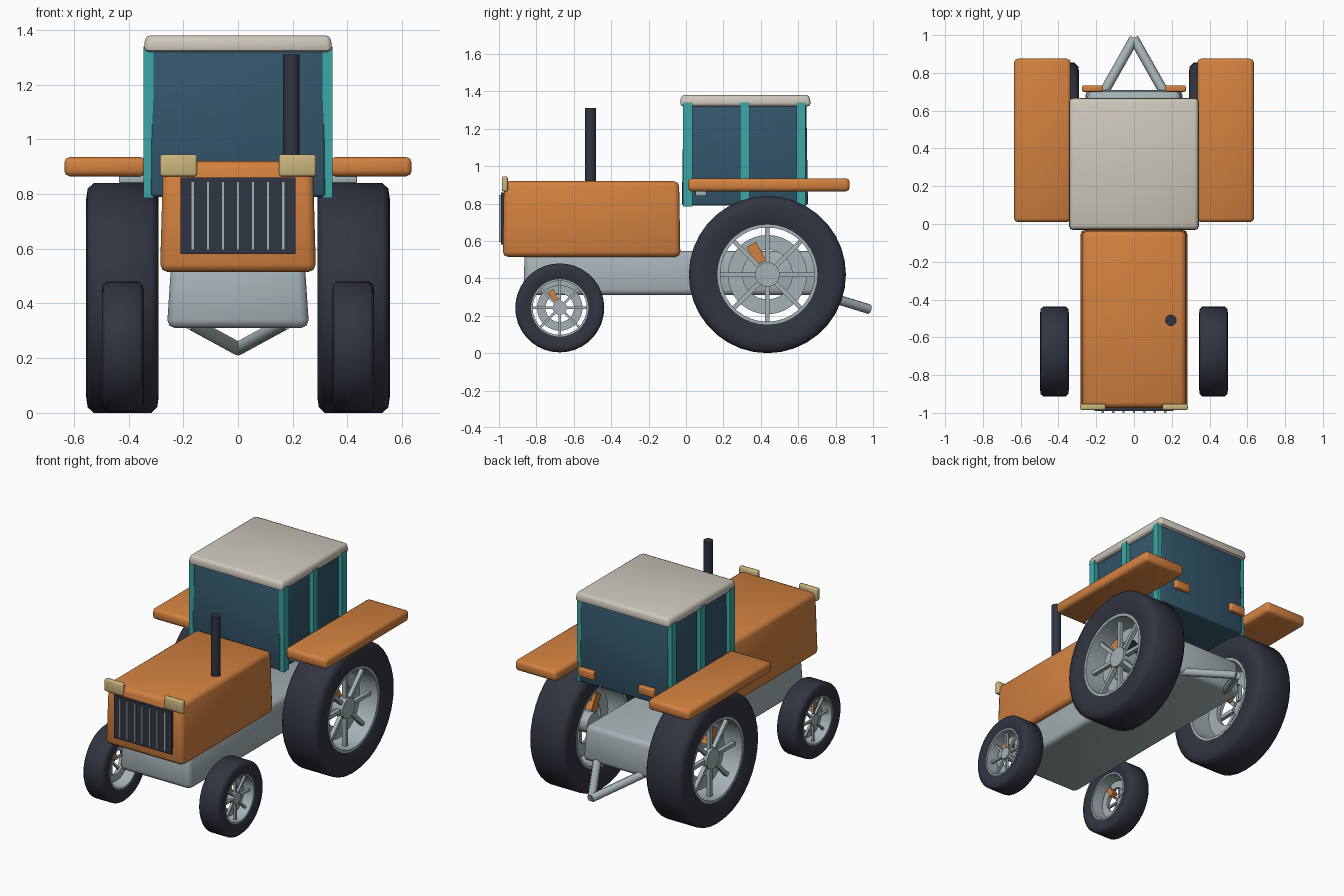
import bpy, bmesh, math
from mathutils import Matrix, Vector

if "Cube" in bpy.data.objects:
    bpy.data.objects.remove(bpy.data.objects["Cube"])


def material(name, rgb):
    m = bpy.data.materials.new(name)
    m.diffuse_color = (*rgb, 1)
    m.use_nodes = True
    m.node_tree.nodes["Principled BSDF"].inputs["Base Color"].default_value = m.diffuse_color
    return m


ORANGE = material("orange paint", (0.65, 0.22, 0.05))
GREY = material("light grey metal", (0.37, 0.44, 0.46))
BLACK = material("dark rubber", (0.03, 0.035, 0.052))
TEAL = material("teal frame", (0.043, 0.39, 0.38))
GLASS = material("dark blue glass", (0.033, 0.093, 0.145))
CREAM = material("cream roof", (0.62, 0.58, 0.50))
LAMP = material("pale yellow lamp", (0.60, 0.47, 0.21))


def finish(name, bm, mat, angle=50):
    bmesh.ops.recalc_face_normals(bm, faces=bm.faces)
    me = bpy.data.meshes.new(name)
    bm.to_mesh(me)
    bm.free()
    me.materials.append(mat)
    ob = bpy.data.objects.new(name, me)
    bpy.context.collection.objects.link(ob)
    bpy.context.view_layer.objects.active = ob
    ob.select_set(True)
    bpy.ops.object.shade_smooth_by_angle(angle=math.radians(angle))
    ob.select_set(False)
    return ob


def box(name, x, y, z, mat, bevel=0.0, taper=(1, 1)):
    """Box from (min, max) ranges; taper scales the top in x and y."""
    bm = bmesh.new()
    bmesh.ops.create_cube(bm, size=1)
    for v in bm.verts:
        tx, ty = taper if v.co.z > 0 else (1, 1)
        v.co = Vector(((x[0] + x[1]) / 2 + v.co.x * (x[1] - x[0]) * tx,
                       (y[0] + y[1]) / 2 + v.co.y * (y[1] - y[0]) * ty,
                       (z[0] + z[1]) / 2 + v.co.z * (z[1] - z[0])))
    if bevel:
        bmesh.ops.bevel(bm, geom=bm.edges[:], offset=bevel, segments=2,
                        profile=0.5, affect='EDGES')
    return finish(name, bm, mat)


def rod(name, a, b, radius, mat, sides=16):
    a, b = Vector(a), Vector(b)
    bm = bmesh.new()
    rot = (b - a).to_track_quat('Z', 'Y').to_matrix().to_4x4()
    bmesh.ops.create_cone(bm, cap_ends=True, segments=sides, radius1=radius,
                          radius2=radius, depth=(b - a).length,
                          matrix=Matrix.Translation((a + b) / 2) @ rot)
    return finish(name, bm, mat)


def lathe(name, centre, profile, mat, steps=36):
    """Closed (x offset, radius) profile turned about the x axis."""
    bm = bmesh.new()
    c = Vector(centre)
    rings = []
    for i in range(steps):
        t = 2 * math.pi * i / steps
        rings.append([bm.verts.new(c + Vector((px, r * math.cos(t), r * math.sin(t))))
                      for px, r in profile])
    n = len(profile)
    for i in range(steps):
        p, q = rings[i], rings[(i + 1) % steps]
        for j in range(n):
            k = (j + 1) % n
            bm.faces.new((p[j], p[k], q[k], q[j]))
    return finish(name, bm, mat)


def wheel(name, s, x, y, z, R, w, rim):
    """Tyre, rim, ring, spokes and hub; w is half the width."""
    c = (s * x, y, z)
    half = [(0.86, rim / R), (0.97, 0.76), (1.0, 0.86), (0.96, 0.95), (0.80, 1.0)]
    prof = [(w * a, R * r) for a, r in half]
    prof += [(-a, r) for a, r in reversed(prof)]
    lathe(name + "_tyre", c, prof, BLACK)
    lathe(name + "_rim", c, [(-0.87 * w, rim * 1.01), (0.87 * w, rim * 1.01),
                             (0.87 * w, rim * 0.95), (-0.87 * w, rim * 0.95)], GREY)
    lathe(name + "_ring", c, [(-0.1 * w, rim * 0.8), (0.1 * w, rim * 0.8),
                              (0.1 * w, rim * 0.5), (-0.1 * w, rim * 0.5)], GREY)
    rod(name + "_hub", (c[0] - 0.4 * w, y, z), (c[0] + 0.6 * w * s, y, z),
        rim * 0.25, GREY, 16)
    # Spokes sit towards the outer face
    bm = bmesh.new()
    px = c[0] + s * 0.4 * w
    for i in range(8):
        m = (Matrix.Translation((px, y, z)) @ Matrix.Rotation(i * math.pi / 4, 4, 'X')
             @ Matrix.Translation((0, 0, rim * 0.57))
             @ Matrix.Diagonal((rim * 0.1, rim * 0.09, rim * 0.8, 1)))
        bmesh.ops.create_cube(bm, size=1, matrix=m)
    finish(name + "_spokes", bm, GREY)
    # Orange tab on the inner ring
    bm = bmesh.new()
    m = (Matrix.Translation(c) @ Matrix.Rotation(math.radians(28), 4, 'X')
         @ Matrix.Translation((0, 0, rim * 0.48))
         @ Matrix.Diagonal((w * 0.5, rim * 0.22, rim * 0.42, 1)))
    bmesh.ops.create_cube(bm, size=1, matrix=m)
    finish(name + "_tab", bm, ORANGE)


# Body
box("chassis", (-0.26, 0.26), (-0.87, 0.71), (0.31, 0.545), GREY, 0.03, (0.94, 0.99))
box("hood", (-0.285, 0.285), (-0.98, -0.03), (0.515, 0.92), ORANGE, 0.028, (0.96, 0.985))
rod("exhaust", (0.195, -0.51, 0.88), (0.195, -0.51, 1.31), 0.03, BLACK)

# Grille
box("grille", (-0.21, 0.21), (-0.99, -0.95), (0.58, 0.86), BLACK)
for i in range(7):
    gx = -0.165 + 0.055 * i
    box("grille_bar", (gx - 0.006, gx + 0.006), (-1.0, -0.985), (0.595, 0.845), GREY)

# Cab
box("cab_glass", (-0.32, 0.32), (-0.022, 0.652), (0.79, 1.335), GLASS, 0.012, (0.99, 0.975))
box("roof", (-0.345, 0.345), (-0.033, 0.668), (1.32, 1.38), CREAM, 0.018, (0.98, 0.98))

# Trailer hitch
for s in (-1, 1):
    rod("hitch_bar", (s * 0.175, 0.67, 0.33), (0, 0.98, 0.235), 0.026, GREY, 8)


def span(s, a, b):
    return (min(s * a, s * b), max(s * a, s * b))


# Mirrored parts
for s, side in ((-1, "left"), (1, "right")):
    box(side + "_fender", span(s, 0.335, 0.635), (0.01, 0.875), (0.865, 0.935), ORANGE, 0.02)
    box(side + "_step", span(s, 0.30, 0.435), (0.05, 0.11), (0.84, 0.868), GREY, 0.005)
    box(side + "_headlight", span(s, 0.15, 0.285), (-0.985, -0.953), (0.865, 0.945), LAMP, 0.008)
    box(side + "_tail_light", span(s, 0.163, 0.275), (0.70, 0.733), (0.87, 0.925), ORANGE, 0.007)
    for py in (-0.015, 0.29, 0.59):
        box(side + "_pillar", span(s, 0.308, 0.345), (py, py + 0.05), (0.785, 1.34), TEAL)
    wheel(side + "_rear_wheel", s, 0.4225, 0.435, 0.42, 0.42, 0.1325, 0.265)
    wheel(side + "_front_wheel", s, 0.421, -0.675, 0.242, 0.238, 0.076, 0.152)
